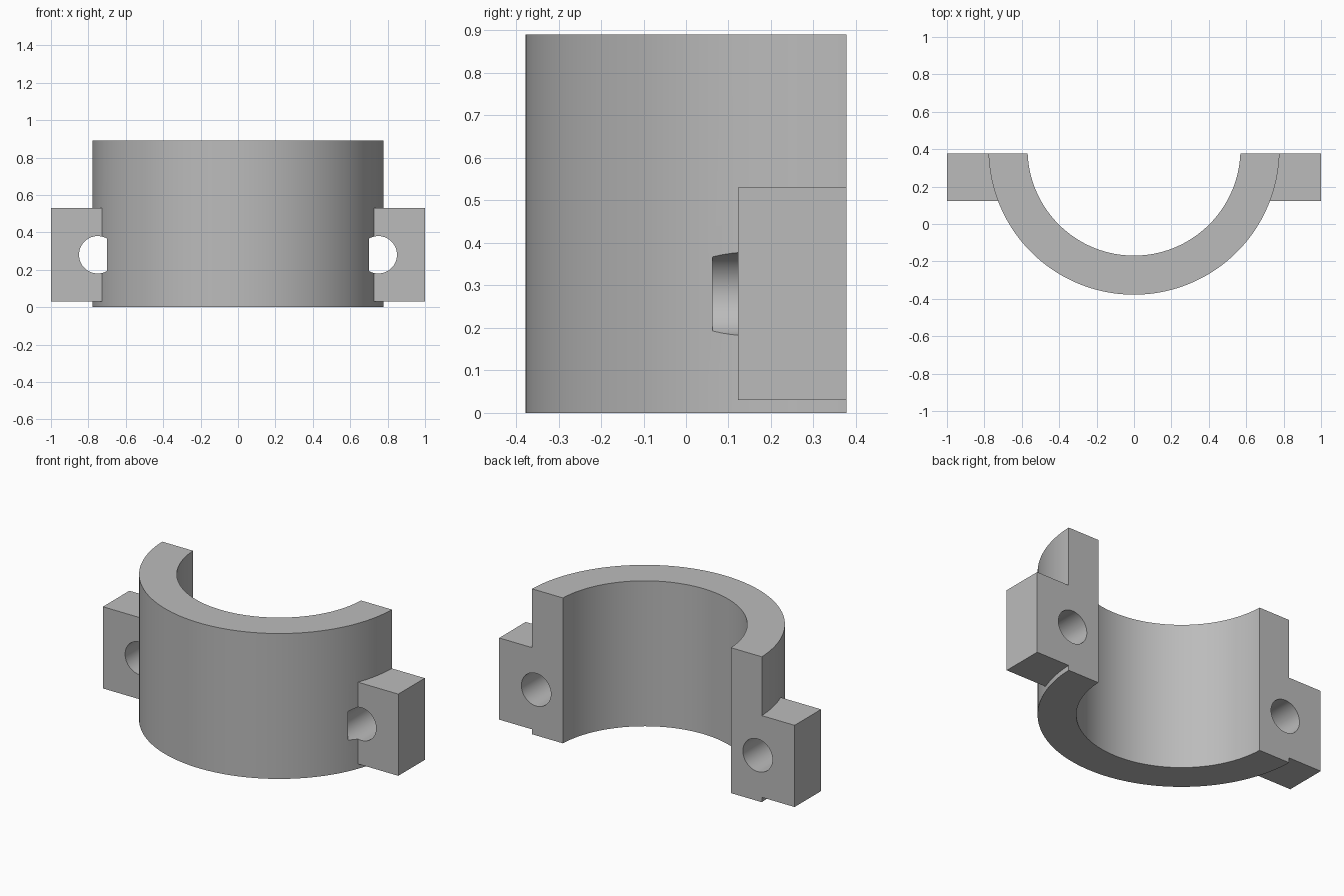
import bpy
import bmesh
from math import asin, cos, pi, sin
from mathutils import Matrix

if "Cube" in bpy.data.objects:
    bpy.data.objects.remove(bpy.data.objects["Cube"])

BACK = 0.378        # flat mating face
AXIS_Y = 0.4        # bore axis, just behind the mating face
OUTER, INNER, HEIGHT = 0.778, 0.569, 0.89
SEGMENTS = 96

grey = bpy.data.materials.new("plain_grey")
grey.use_nodes = True
colour = (0.5, 0.5, 0.5, 1)
grey.diffuse_color = colour
grey.node_tree.nodes["Principled BSDF"].inputs["Base Color"].default_value = colour


def make_object(name, bm):
    bmesh.ops.recalc_face_normals(bm, faces=bm.faces)
    mesh = bpy.data.meshes.new(name)
    bm.to_mesh(mesh)
    bm.free()
    mesh.materials.append(grey)
    obj = bpy.data.objects.new(name, mesh)
    bpy.context.collection.objects.link(obj)
    return obj


def arc(radius):
    # Arc from one end of the mating face to the other, through the front
    start = asin((AXIS_Y - BACK) / radius)
    return [(radius * cos(a), AXIS_Y - radius * sin(a))
            for a in (start + (pi - 2 * start) * i / SEGMENTS for i in range(SEGMENTS + 1))]


def prism(name, outline, bottom, top):
    bm = bmesh.new()
    face = bm.faces.new([bm.verts.new((x, y, bottom)) for x, y in outline])
    extruded = bmesh.ops.extrude_face_region(bm, geom=[face])["geom"]
    bmesh.ops.translate(bm, vec=(0, 0, top - bottom),
                        verts=[v for v in extruded if isinstance(v, bmesh.types.BMVert)])
    return make_object(name, bm)


def bolt_hole(name, x):
    # Blind hole drilled forward from the mating face
    front, rear = 0.062, 0.6
    bm = bmesh.new()
    bmesh.ops.create_cone(bm, cap_ends=True, segments=64, radius1=0.1, radius2=0.1,
                          depth=rear - front,
                          matrix=Matrix.Translation((x, (front + rear) / 2, 0.28))
                          @ Matrix.Rotation(pi / 2, 4, "X"))
    return make_object(name, bm)


def combine(target, tool, operation):
    tool.hide_render = True
    mod = target.modifiers.new(operation.lower(), "BOOLEAN")
    mod.operation, mod.solver, mod.object = operation, "EXACT", tool
    bpy.context.view_layer.objects.active = target
    bpy.ops.object.modifier_apply(modifier=mod.name)
    bpy.data.objects.remove(tool)


# Half collar
collar = prism("half_collar", arc(OUTER) + arc(INNER)[::-1], 0, HEIGHT)

# Bolt lugs joined to both sides, then drilled
for side in (-1, 1):
    lug = [(side * x, y) for x, y in ((0.65, 0.122), (1, 0.122), (1, BACK), (0.65, BACK))]
    combine(collar, prism("bolt_lug", lug, 0.03, 0.53), "UNION")
for side in (-1, 1):
    combine(collar, bolt_hole("bolt_hole", side * 0.75), "DIFFERENCE")

# Smooth curved walls with crisp edges
bpy.ops.object.select_all(action="DESELECT")
collar.select_set(True)
bpy.context.view_layer.objects.active = collar
bpy.ops.object.shade_smooth_by_angle(angle=pi / 6)
